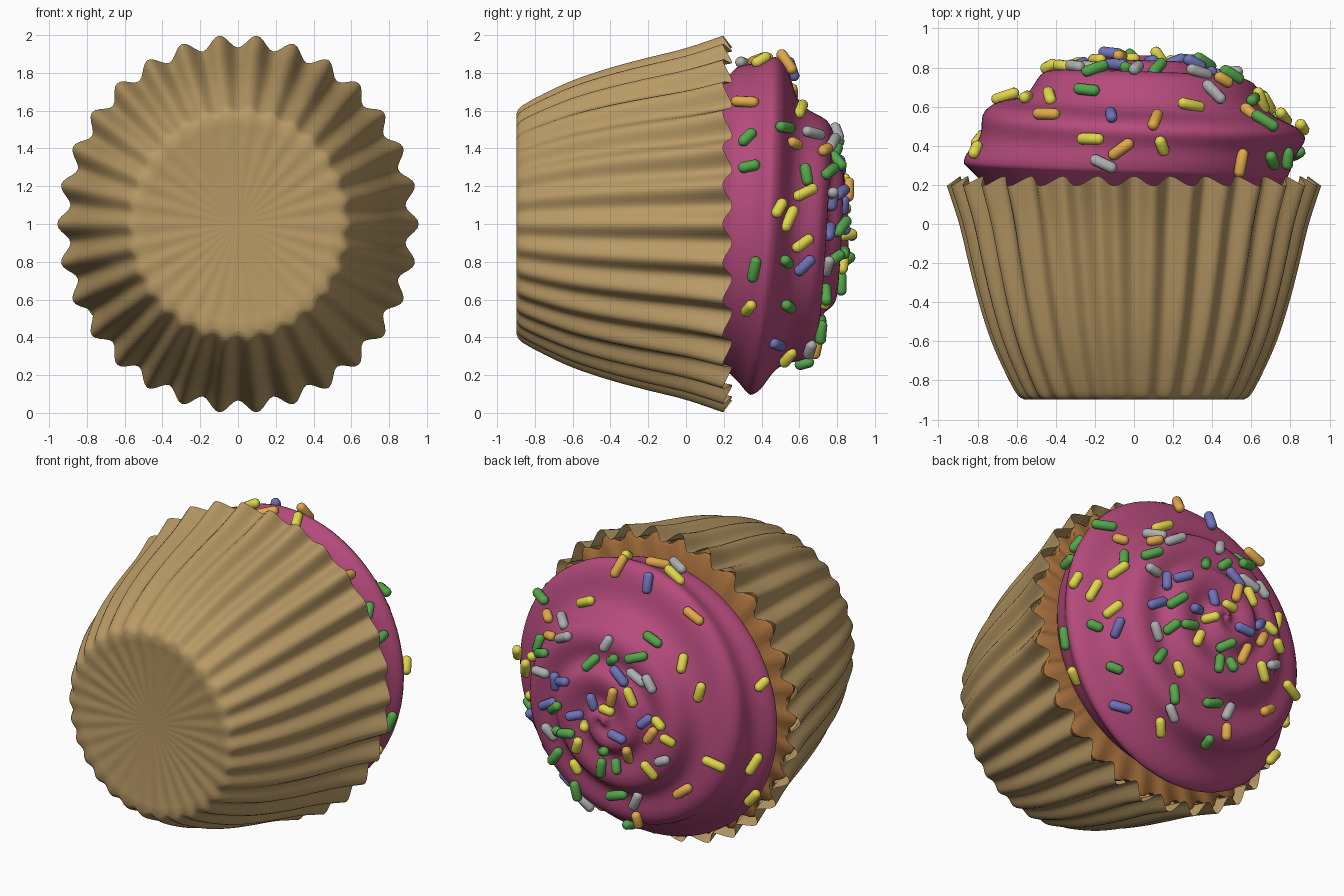
import bpy, bmesh, math, random
from mathutils import Vector

if "Cube" in bpy.data.objects:
    bpy.data.objects.remove(bpy.data.objects["Cube"])

random.seed(5)
TAU = 2 * math.pi
PLEATS = 30


def material(name, rgb):
    m = bpy.data.materials.new(name)
    m.diffuse_color = (*rgb, 1)
    m.use_nodes = True
    m.node_tree.nodes["Principled BSDF"].inputs["Base Color"].default_value = m.diffuse_color
    return m


def finish(bm, name, mat, angle=50):
    me = bpy.data.meshes.new(name)
    bm.to_mesh(me)
    bm.free()
    me.materials.append(mat)
    ob = bpy.data.objects.new(name, me)
    bpy.context.collection.objects.link(ob)
    bpy.ops.object.select_all(action='DESELECT')
    ob.select_set(True)
    bpy.context.view_layer.objects.active = ob
    bpy.ops.object.shade_smooth_by_angle(angle=math.radians(angle))
    return ob


def spline(a, b, c, d, t):
    """Catmull-Rom point between b and c."""
    return 0.5 * (2 * b + (c - a) * t + (2 * a - 5 * b + 4 * c - d) * t * t
                  + (3 * b - a - 3 * c + d) * t ** 3)


def curve(pts, steps):
    p = [Vector(q) for q in pts]
    p = [2 * p[0] - p[1]] + p + [2 * p[-1] - p[-2]]
    return [spline(*p[i - 1:i + 3], k / steps)
            for i in range(1, len(p) - 2) for k in range(steps)] + [p[-2]]


def surface(name, rows, cols, point, mat, angle=50):
    """Grid surface; point(row, col) gives a position, seams are merged."""
    bm = bmesh.new()
    grid = [[bm.verts.new(point(i, j)) for j in range(cols + 1)] for i in range(rows)]
    for i in range(rows - 1):
        for j in range(cols):
            bm.faces.new((grid[i][j], grid[i + 1][j], grid[i + 1][j + 1], grid[i][j + 1]))
    bmesh.ops.remove_doubles(bm, verts=bm.verts, dist=1e-4)
    bmesh.ops.dissolve_degenerate(bm, edges=bm.edges, dist=1e-5)
    return finish(bm, name, mat, angle)


def place(r, y, th, sx=1.0):
    return Vector((sx * r * math.cos(th), y, 1 + r * math.sin(th)))


# Pleated paper wrapper: base disc, rounded corner, flared wall
wall = ([Vector((r, -0.875 - 0.02 * (r / 0.56) ** 2)) for r in (0, 0.12, 0.25, 0.36, 0.45, 0.52)]
        + curve([(0.575, -0.898), (0.615, -0.87), (0.68, -0.75), (0.75, -0.59),
                 (0.81, -0.4), (0.86, -0.2), (0.91, 0.02), (0.968, 0.22)], 4))
SEGS = PLEATS * 10


def wrapper_point(i, j):
    th = TAU * j / SEGS
    r, y = wall[i]
    w = math.cos(PLEATS * th)
    up = max(0, (y + 0.9) / 1.12)
    amp = 0.012 + 0.022 * up
    if r < 0.57:                       # faint ripples under the base
        y -= 0.004 * w * (r / 0.57) ** 2
        amp = 0
    y -= 0.025 * w * max(0, up * 4 - 3)
    return place(r + amp * w, y, th, 0.955)


surface("paper_wrapper", len(wall), SEGS, wrapper_point,
        material("paper", (0.48, 0.32, 0.13)), 60)

# Cake top filling the wrapper
cake = [(0.96, 0.12), (0.985, 0.17), (0.97, 0.185), (0.7, 0.19), (0, 0.19)]


def cake_point(i, j):
    th = TAU * j / (PLEATS * 6)
    k, y = cake[i]
    return place(k * (0.94 + 0.03 * math.cos(PLEATS * th)), y, th, 0.955)


surface("cake", len(cake), PLEATS * 6, cake_point, material("sponge", (0.38, 0.16, 0.045)))

# Swirled frosting: ridge (radius, height) every quarter turn, starting at -x;
# the surface is one ribbon joining each turn of the ridge to the next
BASE = (0.74, 0.18)
ridge = [Vector(p) for p in (
    BASE, (0.76, 0.2), (0.78, 0.23), (0.83, 0.27),
    (0.87, 0.31), (0.905, 0.34), (0.875, 0.44), (0.88, 0.49),
    (0.76, 0.58), (0.70, 0.65), (0.61, 0.72), (0.53, 0.76),
    (0.46, 0.775), (0.41, 0.79), (0.33, 0.82), (0.27, 0.835),
    (0.20, 0.85), (0.14, 0.857), (0.08, 0.86), (0.03, 0.863), (0, 0.865))]


def ridge_at(turn):
    q = (turn + 1) * 4
    i = math.floor(q)
    get = lambda k: ridge[min(max(k, 0), len(ridge) - 1)]
    r = spline(get(i - 1), get(i), get(i + 1), get(i + 2), q - i)
    return Vector((max(0, r.x), r.y))


def frosting(turn, w):
    a, b, c, d = (ridge_at(turn + k) for k in (-1, 0, 1, 2))
    p = spline(a, b, c, d, w) if turn >= 0 else b.lerp(c, w)
    if turn < 0:
        p = p.lerp(spline(a, b, c, d, w), max(0, turn + 1))
    chord = c - b
    sag = 0.16 * math.sin(math.pi * w ** 1.25) ** 2 * min(1, max(0, turn + 1))
    p = p + Vector((-chord.y, chord.x)) * sag
    return place(max(0, p.x), p.y, math.pi + TAU * turn)


STEP, ACROSS = 96, 14
surface("frosting", ACROSS + 1, STEP * 6,
        lambda i, j: frosting(-2 + j / STEP, i / ACROSS), material("icing", (0.46, 0.07, 0.2)), 80)

# Sprinkles: small capsules scattered over the icing, denser towards the middle and +x
colours = {"yellow": (0.75, 0.68, 0.07), "orange": (0.75, 0.4, 0.07), "green": (0.09, 0.38, 0.07),
           "blue": (0.16, 0.17, 0.48), "grey": (0.43, 0.43, 0.43)}
batches = {c: bmesh.new() for c in colours}
order = ["yellow", "green", "grey", "blue", "yellow", "orange", "green"]


def capsule(bm, centre, direction, length, rad):
    new = bmesh.ops.create_uvsphere(bm, u_segments=10, v_segments=9, radius=rad)["verts"]
    q = Vector((0, 0, 1)).rotation_difference(direction)
    for v in new:
        p = v.co.copy()
        p.z += math.copysign(length / 2 - rad, p.z)
        v.co = centre + q @ p


spots = []
for _ in range(8000):
    if len(spots) >= 78:
        break
    t, w = random.uniform(-0.6, 3.2), random.uniform(0.05, 0.95)
    p = frosting(t, w)
    r = math.hypot(p.x, p.z - 1)
    density = (0.2 + r) * (1.0 if r < 0.72 else 0.35) * (0.65 + 0.35 * p.x / 0.9)
    if p.y < 0.3 or random.random() > density or any((p - s).length < 0.09 for s in spots):
        continue
    e1 = (frosting(t, w + 0.04) - frosting(t, w - 0.04)).normalized()
    e2 = (frosting(t + 0.01, w) - frosting(t - 0.01, w)).normalized()
    n = e1.cross(e2).normalized()
    if n.dot(p - Vector((0, 0, 1))) < 0:
        n = -n
    ang = random.uniform(0, math.pi)
    direction = (e1 * math.cos(ang) + e2 * math.sin(ang) + n * random.uniform(-0.25, 0.25)).normalized()
    capsule(batches[order[len(spots) % 7]], p + n * 0.02, direction,
            random.uniform(0.1, 0.155), 0.03)
    spots.append(p)

for c, bm in batches.items():
    finish(bm, "sprinkles_" + c, material("sugar_" + c, colours[c]), 80)
